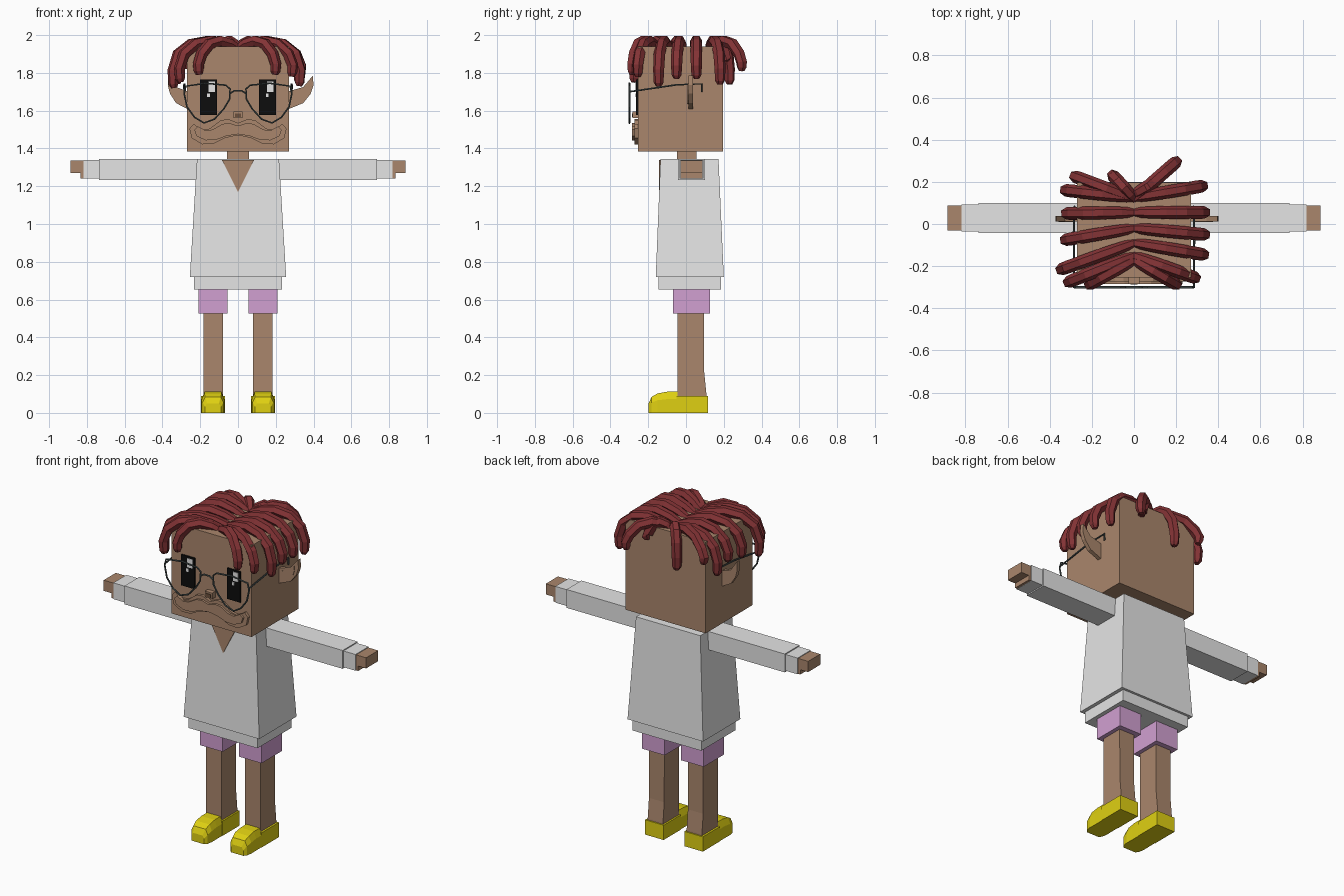
import bpy
import bmesh

cube = bpy.data.objects.get("Cube")
if cube:
    bpy.data.objects.remove(cube, do_unlink=True)


def material(name, r, g, b):
    m = bpy.data.materials.new(name)
    m.use_nodes = True
    m.diffuse_color = (r, g, b, 1)
    bsdf = m.node_tree.nodes["Principled BSDF"]
    bsdf.inputs["Base Color"].default_value = (r, g, b, 1)
    bsdf.inputs["Roughness"].default_value = 0.8
    return m


SKIN = material("brown skin", 0.40, 0.24, 0.15)
SHADE = material("dark brown", 0.15, 0.08, 0.045)
CLOTH = material("white cloth", 0.78, 0.78, 0.78)
LILAC = material("lilac shorts", 0.64, 0.35, 0.64)
YELLOW = material("yellow shoe", 0.74, 0.63, 0.006)
HAIR = material("dark red hair", 0.23, 0.033, 0.036)
METAL = material("grey metal", 0.07, 0.09, 0.09)
BLACK = material("black eye", 0.004, 0.004, 0.004)
WHITE = material("eye highlight", 0.85, 0.85, 0.85)


def loft(name, rings, mat):
    """Join rings of equal point count, capping both ends."""
    bm = bmesh.new()
    loops = [[bm.verts.new(p) for p in ring] for ring in rings]
    n = len(loops[0])
    for a, b in zip(loops, loops[1:]):
        for i in range(n):
            j = (i + 1) % n
            bm.faces.new((a[i], a[j], b[j], b[i]))
    bm.faces.new(loops[0])
    bm.faces.new(loops[-1])
    bmesh.ops.recalc_face_normals(bm, faces=bm.faces)
    mesh = bpy.data.meshes.new(name)
    bm.to_mesh(mesh)
    bm.free()
    mesh.materials.append(mat)
    ob = bpy.data.objects.new(name, mesh)
    bpy.context.collection.objects.link(ob)
    return ob


def stack(name, levels, mat, s=1):
    """Box or tapered block from levels (z, x0, x1, y0, y1)."""
    return loft(name, [[(s * x0, y0, z), (s * x1, y0, z), (s * x1, y1, z), (s * x0, y1, z)]
                       for z, x0, x1, y0, y1 in levels], mat)


def box(name, x0, x1, y0, y1, z0, z1, mat, s=1):
    return stack(name, [(z0, x0, x1, y0, y1), (z1, x0, x1, y0, y1)], mat, s)


def plate(name, outline, y0, y1, mat, s=1):
    """Extrude an x, z outline along y."""
    return loft(name, [[(s * x, y, z) for x, z in outline] for y in (y0, y1)], mat)


def tube(name, points, radius, mat, radii=None, closed=False, sides=1):
    curve = bpy.data.curves.new(name, "CURVE")
    curve.dimensions = "3D"
    curve.bevel_depth = radius
    curve.bevel_resolution = sides
    curve.use_fill_caps = True
    sp = curve.splines.new("POLY")
    sp.points.add(len(points) - 1)
    for i, p in enumerate(points):
        sp.points[i].co = (*p, 1)
        sp.points[i].radius = radii[i] if radii else 1
    sp.use_cyclic_u = closed
    sp.use_smooth = False
    curve.materials.append(mat)
    ob = bpy.data.objects.new(name, curve)
    bpy.context.collection.objects.link(ob)
    bpy.ops.object.select_all(action="DESELECT")
    ob.select_set(True)
    bpy.context.view_layer.objects.active = ob
    bpy.ops.object.convert(target="MESH")
    return ob


# Head, neck and shirt
box("head", -0.27, 0.27, -0.255, 0.196, 1.383, 1.94, SKIN)
box("neck", -0.058, 0.058, -0.047, 0.055, 1.3, 1.39, SKIN)
stack("shirt", [(0.72, -0.255, 0.255, -0.16, 0.2),
                (1.345, -0.217, 0.217, -0.135, 0.172)], CLOTH)
box("shirt_hem", -0.233, 0.233, -0.145, 0.185, 0.652, 0.73, CLOTH)
plate("open_collar", [(-0.085, 1.338), (0.085, 1.338), (0, 1.17)], -0.144, -0.12, SKIN)

LENS = [(0.042, 1.715), (0.065, 1.735), (0.17, 1.745), (0.275, 1.73), (0.285, 1.69),
        (0.27, 1.62), (0.23, 1.565), (0.18, 1.535), (0.125, 1.555), (0.075, 1.61), (0.045, 1.66)]
EAR = [(0.26, 1.605), (0.345, 1.64), (0.385, 1.69), (0.4, 1.735), (0.396, 1.785),
       (0.345, 1.725), (0.26, 1.7)]

for s, side in ((1, "left"), (-1, "right")):
    # Arms with cuffs and mitten hands
    box(side + "_sleeve", 0.2, 0.737, -0.043, 0.1, 1.233, 1.345, CLOTH, s)
    box(side + "_cuff", 0.73, 0.818, -0.035, 0.092, 1.24, 1.339, CLOTH, s)
    box(side + "_hand", 0.81, 0.886, -0.03, 0.087, 1.27, 1.335, SKIN, s)
    box(side + "_thumb", 0.81, 0.833, -0.03, 0.087, 1.241, 1.275, SKIN, s)

    # Legs
    box(side + "_shorts_leg", 0.055, 0.208, -0.07, 0.127, 0.525, 0.67, LILAC, s)
    stack(side + "_leg", [(0.05, 0.08, 0.183, -0.045, 0.11), (0.1, 0.08, 0.183, -0.045, 0.108),
                          (0.22, 0.08, 0.183, -0.045, 0.096), (0.55, 0.08, 0.183, -0.045, 0.095)],
          SKIN, s)

    # Shoes: squared heel and rounded toe
    box(side + "_shoe_heel", 0.07, 0.195, -0.05, 0.116, 0, 0.09, YELLOW, s)
    rings = []
    for y, w, h in ((-0.045, 0.06, 0.112), (-0.1, 0.06, 0.112), (-0.15, 0.061, 0.103),
                    (-0.182, 0.055, 0.085), (-0.198, 0.042, 0.05)):
        section = [(-w, 0), (-w, 0.65 * h), (-0.75 * w, h), (0.75 * w, h), (w, 0.65 * h), (w, 0)]
        rings.append([(s * (0.1325 + x), y, z) for x, z in section])
    loft(side + "_shoe_toe", rings, YELLOW)

    # Ears, the right one a little shorter
    reach = 1 if s > 0 else 0.8
    plate(side + "_ear", [(0.26 + (x - 0.26) * reach, z) for x, z in EAR], 0.012, 0.037, SKIN, s)
    plate(side + "_inner_ear", [(0.29 + (x - 0.26) * 0.6 * reach, 1.68 + (z - 1.68) * 0.6)
                                for x, z in EAR], 0.009, 0.013, SKIN, s)

    # Eyes with highlights shifted to the model's left
    box(side + "_eye", 0.11, 0.2, -0.264, -0.25, 1.577, 1.765, BLACK, s)
    cx = s * 0.155 + 0.016
    box(side + "_eye_glint", cx - 0.017, cx + 0.017, -0.267, -0.26, 1.7, 1.755, WHITE)
    box(side + "_eye_spark", cx - 0.024, cx - 0.01, -0.267, -0.26, 1.672, 1.692, WHITE)

    # Spectacle rims and temple arms
    tube(side + "_rim", [(s * x, -0.3, z) for x, z in LENS], 0.005, METAL, closed=True)
    tube(side + "_temple", [(s * 0.284, -0.3, 1.7), (s * 0.286, -0.05, 1.737),
                            (s * 0.283, 0.083, 1.742), (s * 0.283, 0.083, 1.7)], 0.005, METAL)

tube("bridge", [(-0.044, -0.3, 1.69), (-0.02, -0.3, 1.705), (0.02, -0.3, 1.705),
                (0.044, -0.3, 1.69)], 0.005, METAL)

# Nose and layered moustache
box("nose", -0.025, 0.025, -0.284, -0.25, 1.56, 1.596, SKIN)
box("nose_tip", -0.016, 0.016, -0.287, -0.28, 1.566, 1.586, SHADE)
half = [(0.05, 1.555), (0.09, 1.55), (0.15, 1.505), (0.19, 1.498), (0.235, 1.53), (0.257, 1.505),
        (0.245, 1.455), (0.19, 1.422), (0.13, 1.425), (0.07, 1.455)]
outline = [(0, 1.535)] + half + [(0, 1.47)] + [(-x, z) for x, z in reversed(half)]
plate("moustache_base", outline, -0.272, -0.25, SKIN)
inner = [(x * 0.9, 1.488 + (z - 1.488) * 0.68) for x, z in outline]
plate("moustache_ridge", inner, -0.285, -0.265, SKIN)

# Dreadlocks: end x, end y, end z, root y
LOCKS = [
    (0.325, 0.18, 1.74, 0.125), (0.335, 0.055, 1.77, 0.055), (0.335, -0.05, 1.77, -0.02),
    (0.33, -0.145, 1.73, -0.09), (0.29, -0.255, 1.78, -0.15), (0.2, -0.285, 1.79, -0.17),
    (-0.325, 0.16, 1.74, 0.125), (-0.32, 0.05, 1.78, 0.055), (-0.325, -0.075, 1.76, -0.02),
    (-0.345, -0.215, 1.72, -0.09), (-0.31, -0.275, 1.75, -0.15), (-0.21, -0.285, 1.79, -0.17),
    (0.2, 0.295, 1.81, 0.12), (-0.1, 0.23, 1.74, 0.12), (-0.28, 0.225, 1.82, 0.12),
    (0.12, 0.21, 1.86, 0.14),
]
STEPS = [(0, 1.928), (0.2, 1.953), (0.46, 1.969), (0.72, 1.953), (0.92, 1.9)]
for i, (ex, ey, ez, ry) in enumerate(LOCKS):
    path = [(ex * f, ry + (ey - ry) * f, z) for f, z in STEPS]
    path += [(ex, ey, (1.9 + ez) / 2), (ex * 0.99, ey, ez + 0.02), (ex * 0.98, ey, ez)]
    tube("dreadlock_%02d" % (i + 1), path, 0.031, HAIR,
         radii=[0.75, 0.9, 1, 1, 1, 0.95, 0.85, 0.5])
